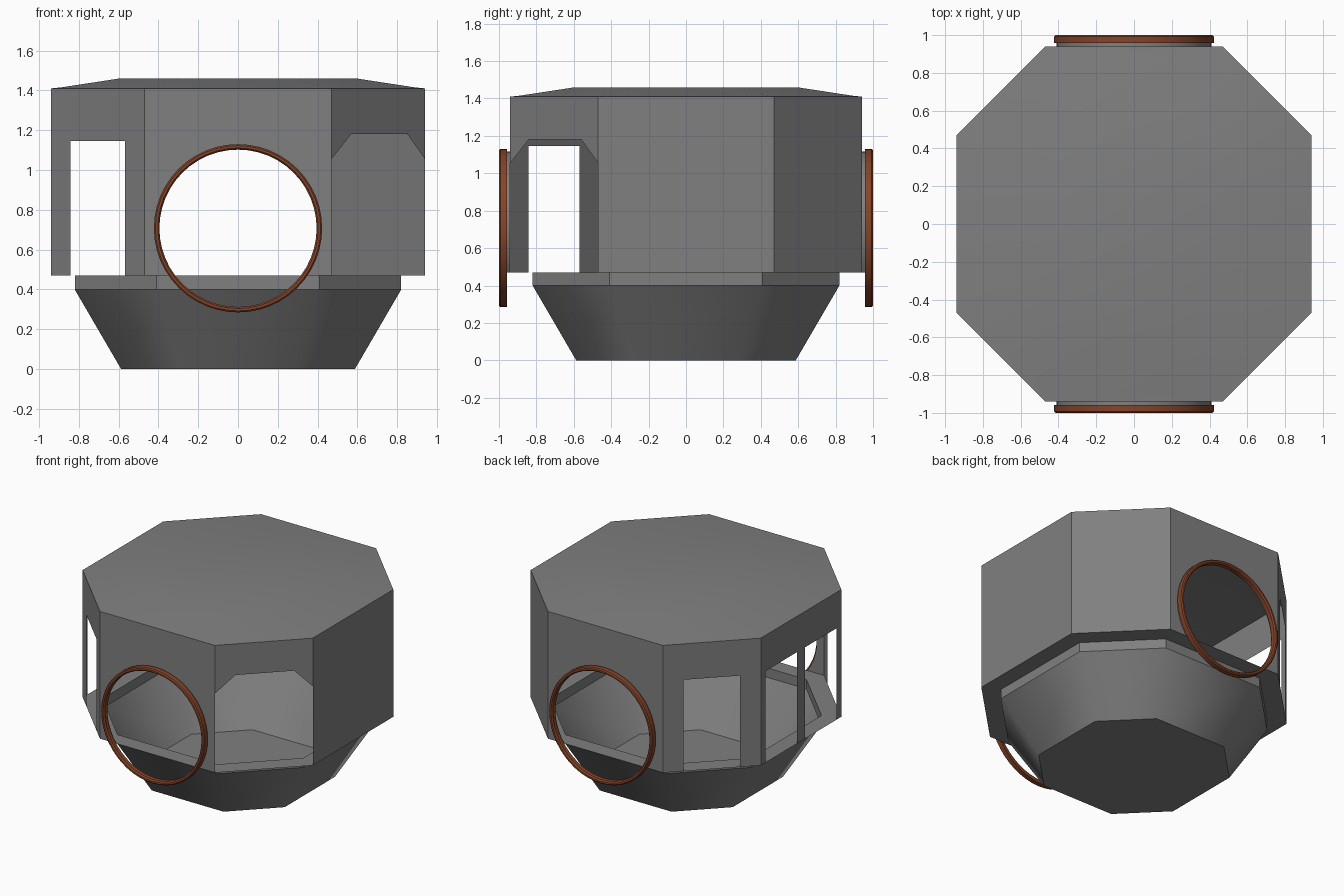
import bpy, bmesh, math
from mathutils import Vector

if "Cube" in bpy.data.objects:
    bpy.data.objects.remove(bpy.data.objects["Cube"])

def material(name, rgb):
    m = bpy.data.materials.new(name)
    m.diffuse_color = (*rgb, 1)
    m.use_nodes = True
    m.node_tree.nodes["Principled BSDF"].inputs["Base Color"].default_value = m.diffuse_color
    return m

GREY = material("grey metal", (0.215, 0.215, 0.215))
RUST = material("rust brown", (0.235, 0.058, 0.022))

OCT = [(-.5, -1), (.5, -1), (1, -.5), (1, .5), (.5, 1), (-.5, 1), (-1, .5), (-1, -.5)]
R, Z0, Z1 = 0.94, 0.47, 1.41          # wall half width, bottom, top
CZ, CR = 0.7075, 0.41                 # round hatch centre height and radius

def make(name, verts, faces, mat, smooth=None, recalc=False):
    me = bpy.data.meshes.new(name)
    me.from_pydata(verts, [], faces)
    if recalc:
        bm = bmesh.new()
        bm.from_mesh(me)
        bmesh.ops.recalc_face_normals(bm, faces=bm.faces)
        bm.to_mesh(me)
        bm.free()
    me.materials.append(mat)
    ob = bpy.data.objects.new(name, me)
    bpy.context.collection.objects.link(ob)
    if smooth:
        bpy.ops.object.select_all(action='DESELECT')
        bpy.context.view_layer.objects.active = ob
        ob.select_set(True)
        bpy.ops.object.shade_smooth_by_angle(angle=math.radians(smooth))
    return ob

def oct_loft(name, rings, smooth=None, cap=False):
    """Stack of octagon rings given as (half width, height)."""
    verts = [(x * r, y * r, z) for r, z in rings for x, y in OCT]
    faces = [(i * 8 + j, i * 8 + (j + 1) % 8, i * 8 + 8 + (j + 1) % 8, i * 8 + 8 + j)
             for i in range(len(rings) - 1) for j in range(8)]
    if cap:
        faces.append(tuple(range(len(verts) - 8, len(verts))))
    return make(name, verts, faces, GREY, smooth)

# Lower hull: smooth bowl, floor, upright band and the flat ledge under the walls
oct_loft("bowl", [(.587, 0), (.82, .4)], smooth=60)
make("floor", [(x * .587, y * .587, 0) for x, y in OCT], [tuple(range(7, -1, -1))], GREY)
oct_loft("bowl_band", [(.82, .4), (.82, Z0)])
oct_loft("ledge", [(.82, Z0), (R, Z0)][::1])

# Roof: very shallow smooth dome
oct_loft("roof", [(R, Z1), (.89, 1.415), (.595, 1.46)], smooth=60, cap=True)

# Wall panels: one outline each, with the opening notched in from the bottom
a0 = math.asin((Z0 - CZ) / CR)
ARC = [math.pi - a0 - (math.pi - 2 * a0) * i / 36 for i in range(37)]
SOLID = [(0, Z0), (1, Z0)]
ROUND = [(0, Z0)] + [(.5 + CR * math.cos(a) / R, CZ + CR * math.sin(a)) for a in ARC] + [(1, Z0)]
DOOR = [(0, Z0), (.21, Z0), (.21, 1.145), (.79, 1.145), (.79, Z0), (1, Z0)]
ARCH = [(0, 1.055), (.21, 1.18), (.81, 1.18), (1, 1.055)]
DOUBLE = [(0, Z0), (.06, Z0), (.06, 1.145), (.45, 1.145), (.45, Z0),
          (.55, Z0), (.55, 1.145), (.94, 1.145), (.94, Z0), (1, Z0)]
PANELS = [("front_wall", ROUND), ("front_right_wall", ARCH), ("right_wall", SOLID),
          ("back_right_wall", SOLID), ("back_wall", ROUND), ("back_left_wall", DOOR),
          ("left_wall", DOUBLE), ("front_left_wall", DOOR)]
for i, (name, notch) in enumerate(PANELS):
    a, b = Vector(OCT[i]) * R, Vector(OCT[(i + 1) % 8]) * R
    pts = [(*a.lerp(b, u), z) for u, z in notch + [(1, Z1), (0, Z1)]]
    make(name, pts, [tuple(range(len(pts)))], GREY)

# Round hatches front and back: short grey collar and a brown rim
RIM = [(.395, .96), (.395, .99), (.403, 1.0), (.415, 1.0), (.4225, .993), (.4225, .957), (.405, .957)]
N, P = 48, len(RIM)
for side, s in (("front", -1), ("back", 1)):
    verts = [(CR * math.cos(a), s * y, CZ + CR * math.sin(a)) for a in ARC for y in (R, .96)]
    make(side + "_collar", verts,
         [(2 * i, 2 * i + 1, 2 * i + 3, 2 * i + 2)[::s] for i in range(36)], GREY, smooth=30)
    verts = [(r * math.cos(t), s * y, CZ + r * math.sin(t))
             for t in (2 * math.pi * k / N for k in range(N)) for r, y in RIM]
    faces = [(k * P + j, k * P + (j + 1) % P, (k + 1) % N * P + (j + 1) % P, (k + 1) % N * P + j)
             for k in range(N) for j in range(P)]
    make(side + "_rim", verts, faces, RUST, smooth=30, recalc=True)
